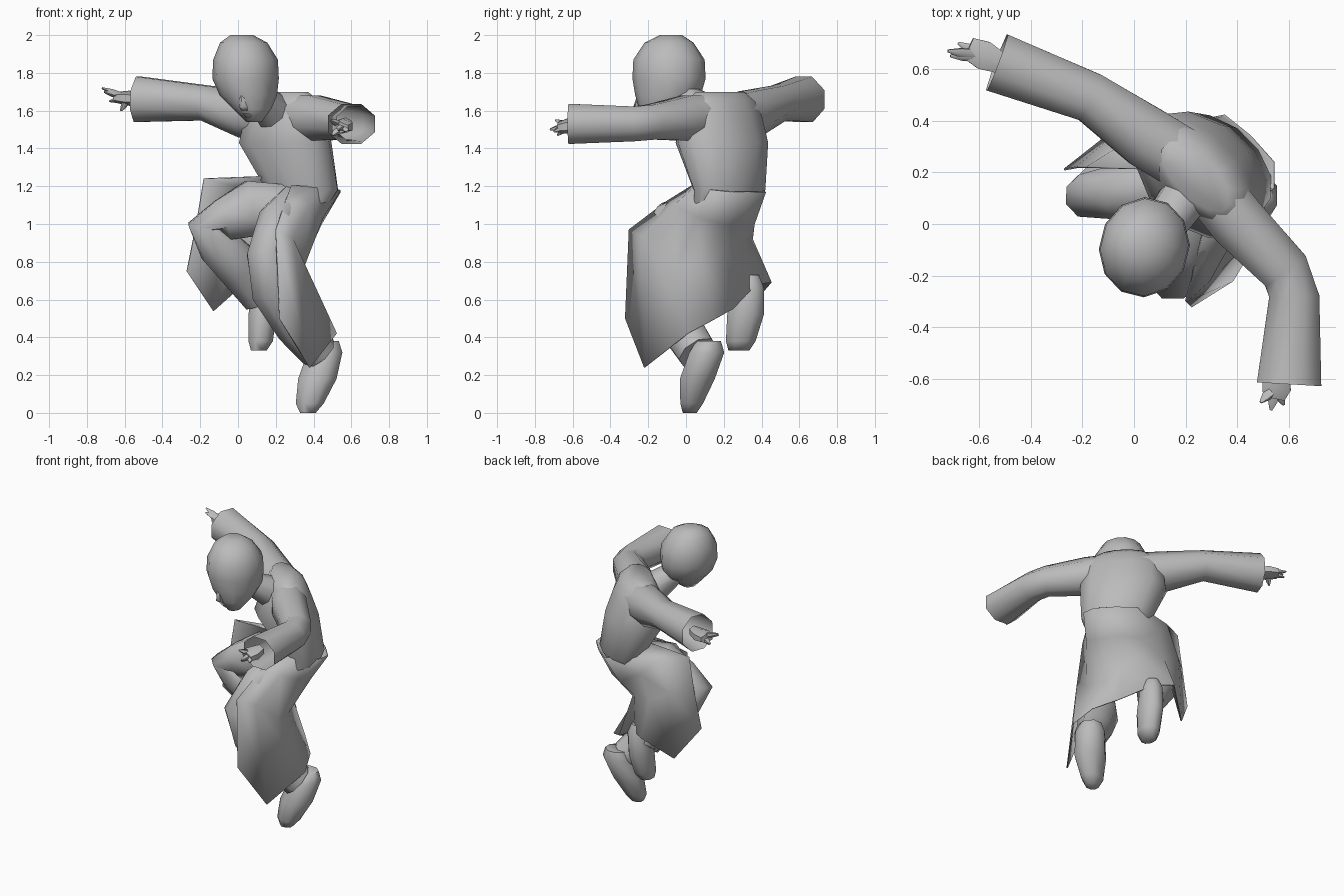
import bpy, bmesh, math
from mathutils import Vector

if "Cube" in bpy.data.objects:
    bpy.data.objects.remove(bpy.data.objects["Cube"], do_unlink=True)

GREY = (0.5, 0.5, 0.5, 1.0)
material = bpy.data.materials.new("plain grey")
material.use_nodes = True
material.diffuse_color = GREY
material.node_tree.nodes["Principled BSDF"].inputs["Base Color"].default_value = GREY


def loft(name, rings, closed=True, start_cap=False, end_cap=False):
    """Skin a list of equally long point rows into one surface."""
    bm = bmesh.new()
    rows = [[bm.verts.new(point) for point in ring] for ring in rings]
    count = len(rows[0])
    for lower, upper in zip(rows, rows[1:]):
        for i in range(count if closed else count - 1):
            j = (i + 1) % count
            bm.faces.new((lower[i], lower[j], upper[j], upper[i]))
    if start_cap:
        bm.faces.new(rows[0][::-1])
    if end_cap:
        bm.faces.new(rows[-1])
    bmesh.ops.recalc_face_normals(bm, faces=bm.faces)
    mesh = bpy.data.meshes.new(name)
    bm.to_mesh(mesh)
    bm.free()
    mesh.materials.append(material)
    obj = bpy.data.objects.new(name, mesh)
    bpy.context.collection.objects.link(obj)
    bpy.ops.object.select_all(action="DESELECT")
    obj.select_set(True)
    bpy.context.view_layer.objects.active = obj
    bpy.ops.object.shade_smooth_by_angle(angle=math.radians(65))
    return obj


def tube(name, path, side, axis=None, sides=8, start_cap=True, end_cap=True):
    """Elliptical tube; path holds (centre, half width along side, other half width)."""
    centres = [Vector(step[0]) for step in path]
    rings = []
    for i, (_, width, depth) in enumerate(path):
        before, after = centres[max(i - 1, 0)], centres[min(i + 1, len(path) - 1)]
        tangent = Vector(axis) if axis else (after - before).normalized()
        u = Vector(side)
        u = (u - tangent * u.dot(tangent)).normalized()
        v = tangent.cross(u)
        ring = []
        for k in range(sides):
            angle = math.tau * (k + 0.5) / sides
            ring.append(centres[i] + u * width * math.cos(angle) + v * depth * math.sin(angle))
        rings.append(ring)
    return loft(name, rings, True, start_cap, end_cap)


def hand(name, wrist, knuckles, tips, palm_side):
    """Flat palm with tapered fingers that fan out from the knuckles."""
    wrist, knuckles = Vector(wrist), Vector(knuckles)
    middle = wrist.lerp(knuckles, 0.6)
    tube(name + "_palm", [(wrist, .04, .035), (middle, .065, .04), (knuckles, .05, .03)],
         palm_side, sides=6)
    for number, tip in enumerate(tips):
        tip = Vector(tip)
        root = middle.lerp(tip, 0.2)
        bend = root.lerp(tip, 0.55)
        tube(f"{name}_finger_{number + 1}",
             [(root, .024, .02), (bend, .02, .016), (tip, .006, .005)], palm_side, sides=5)


UP = (0, 0, 1)
ACROSS = (1, 0, 0)
SHOULDER_LINE = (1, -1, 0)

# Hunched torso with a flat back, turned towards the right front
tube("torso", [
    ((.29, .16, .98), .13, .11),
    ((.34, .23, 1.18), .235, .145),
    ((.25, .19, 1.43), .285, .205),
    ((.25, .19, 1.57), .27, .155),
    ((.25, .19, 1.65), .23, .12),
    ((.24, .18, 1.70), .17, .08),
], SHOULDER_LINE, axis=UP, sides=12)

# Neck
tube("neck", [((.20, .11, 1.58), .10, .11), ((.10, -.03, 1.68), .085, .07)], SHOULDER_LINE)

# Bald head, narrowing to the chin
tube("head", [
    ((.02, -.08, 2.00), .06, .06),
    ((.03, -.09, 1.96), .125, .13),
    ((.04, -.09, 1.87), .17, .19),
    ((.04, -.09, 1.77), .175, .195),
    ((.055, -.095, 1.68), .15, .175),
    ((.075, -.13, 1.61), .10, .12),
    ((.085, -.16, 1.54), .04, .05),
], (1, -.25, 0), axis=UP, sides=12)
tube("nose", [((.02, -.25, 1.68), .012, .01), ((.03, -.25, 1.62), .025, .03),
              ((.035, -.235, 1.60), .018, .018)], ACROSS, axis=UP, sides=5)
tube("mouth", [((.05, -.225, 1.585), .03, .02), ((.06, -.21, 1.565), .025, .02)],
     ACROSS, axis=UP, sides=6)

# Wide sleeves, open at the cuffs
tube("left_sleeve", [
    ((.32, .11, 1.57), .12, .12),
    ((.40, .01, 1.56), .13, .12),
    ((.585, -.18, 1.54), .10, .105),
    ((.62, -.28, 1.53), .10, .105),
    ((.60, -.62, 1.53), .115, .135),
], UP, end_cap=False)
tube("right_sleeve", [
    ((.19, .25, 1.56), .13, .13),
    ((.05, .335, 1.58), .135, .13),
    ((-.17, .49, 1.64), .10, .105),
    ((-.53, .625, 1.66), .13, .125),
], UP, end_cap=False)

# Hands
hand("left_hand", (.57, -.56, 1.53), (.54, -.67, 1.51),
     [(.53, -.72, 1.50), (.49, -.69, 1.55), (.50, -.68, 1.47), (.58, -.70, 1.49)], ACROSS)
hand("right_hand", (-.49, .61, 1.66), (-.64, .68, 1.67),
     [(-.72, .67, 1.72), (-.71, .65, 1.70), (-.68, .70, 1.65), (-.62, .62, 1.60)], (.4, 1, 0))

# Baggy trouser legs
tube("right_trouser", [
    ((.26, .18, 1.06), .15, .16),
    ((.06, .14, 1.08), .13, .16),
    ((-.08, .12, 1.02), .11, .12),
    ((-.18, .11, .99), .09, .09),
    ((-.10, .15, .88), .11, .12),
    ((.01, .22, .77), .12, .13),
    ((.11, .30, .60), .085, .09),
], (0, 1, 0))
tube("left_trouser", [
    ((.30, .13, 1.08), .13, .13),
    ((.21, -.06, 1.0), .11, .14),
    ((.15, -.18, .83), .11, .12),
    ((.19, -.13, .66), .13, .13),
    ((.31, -.03, .46), .115, .12),
    ((.43, .06, .32), .10, .11),
], ACROSS)

# Shoes with the toes pointing down
tube("right_shoe", [
    ((.13, .34, .73), .05, .05),
    ((.135, .335, .66), .075, .085),
    ((.13, .315, .52), .08, .105),
    ((.12, .29, .38), .07, .085),
    ((.11, .28, .33), .045, .06),
], ACROSS, axis=UP)
tube("left_shoe", [
    ((.46, .12, .38), .08, .07),
    ((.46, .11, .32), .10, .10),
    ((.42, .06, .18), .11, .10),
    ((.38, .03, .05), .08, .065),
    ((.37, .02, 0), .045, .04),
], ACROSS, axis=UP)

# Robe skirt: strips from waist to hem, left front edge round the back to right front edge
strips = [
    [(.28, .03, 1.2), (.25, -.10, 1.12), (.20, -.30, .97), (.22, -.32, .5)],
    [(.42, .05, 1.2), (.38, -.06, 1.1), (.29, -.22, .92), (.38, -.22, .24)],
    [(.54, .14, 1.18), (.45, .06, 1.04), (.35, -.05, .78), (.52, .01, .42)],
    [(.54, .24, 1.17), (.44, .19, 1.0), (.33, .09, .76), (.47, .14, .49)],
    [(.45, .34, 1.17), (.38, .29, 1.0), (.27, .21, .84), (.35, .25, .55)],
    [(.35, .42, 1.17), (.27, .36, 1.0), (.19, .30, .9), (.15, .37, .68)],
    [(.22, .39, 1.2), (.10, .37, 1.1), (.04, .35, .92), (.04, .45, .69)],
    [(.15, .32, 1.23), (.01, .34, 1.2), (-.09, .33, 1.0), (-.13, .32, .54)],
    [(.12, .21, 1.25), (-.18, .22, 1.24), (-.22, .22, 1.0), (-.27, .21, .75)],
]
skirt = loft("robe_skirt", strips, closed=False)
cloth = skirt.modifiers.new("cloth thickness", "SOLIDIFY")
cloth.thickness = 0.008
cloth.offset = 0
